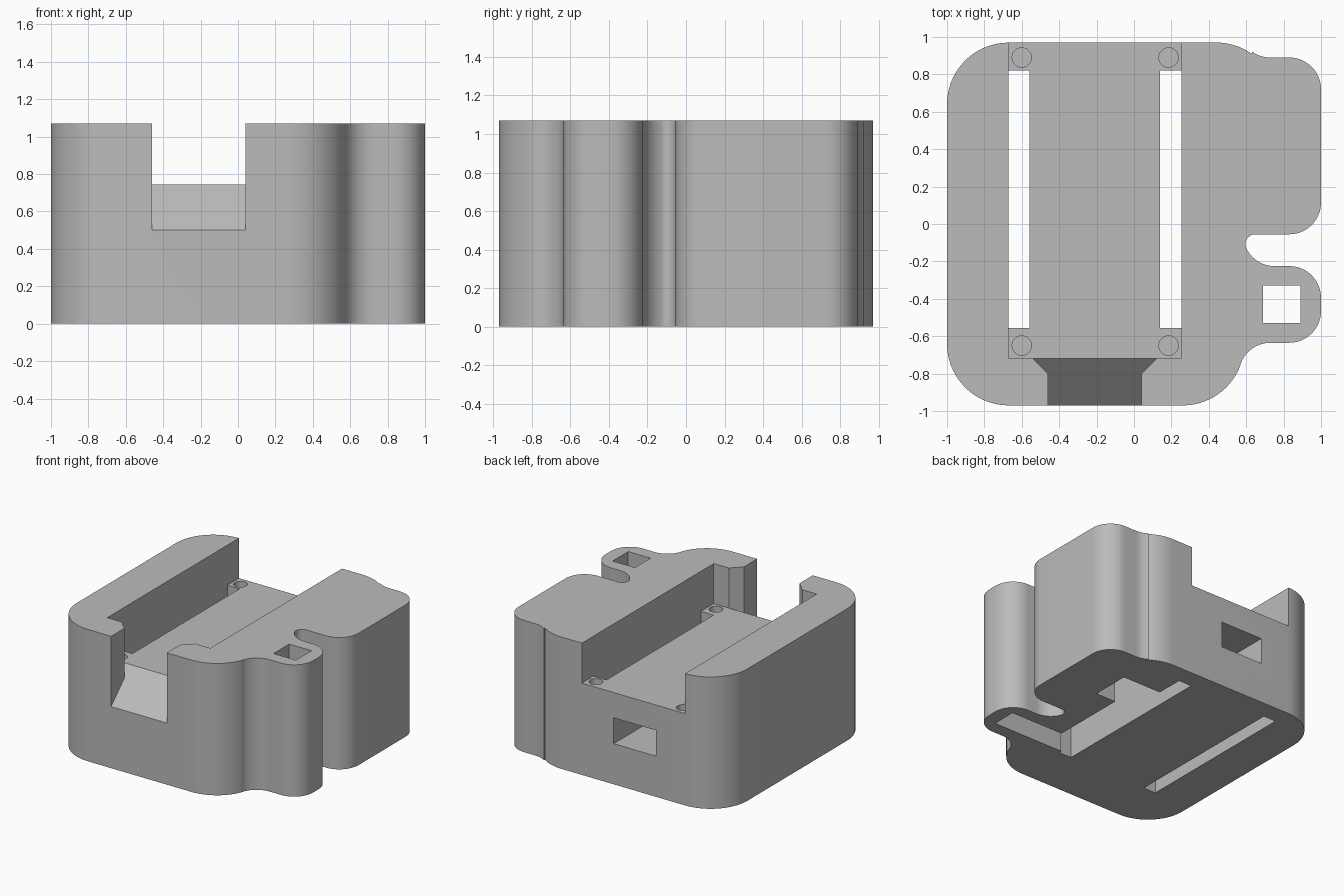
import bpy, bmesh
from math import sin, cos, radians

cube = bpy.data.objects.get("Cube")
if cube:
    bpy.data.objects.remove(cube, do_unlink=True)

HEIGHT, FLOOR = 1.07, 0.745

grey = bpy.data.materials.new("plain grey")
grey.use_nodes = True
grey.diffuse_color = (0.5, 0.5, 0.5, 1)
grey.node_tree.nodes["Principled BSDF"].inputs["Base Color"].default_value = (0.5, 0.5, 0.5, 1)


def arc(cx, cy, r, start, end, steps=14):
    angles = [radians(start + (end - start) * i / steps) for i in range(steps + 1)]
    return [(cx + r * cos(a), cy + r * sin(a)) for a in angles]


def prism(name, outline, bottom, top):
    """Upright solid; bottom is a height or a function of y."""
    low = bottom if callable(bottom) else (lambda y: bottom)
    bm = bmesh.new()
    lower = [bm.verts.new((x, y, low(y))) for x, y in outline]
    upper = [bm.verts.new((x, y, top)) for x, y in outline]
    n = len(outline)
    bm.faces.new(upper)
    bm.faces.new(lower[::-1])
    for i in range(n):
        j = (i + 1) % n
        bm.faces.new((lower[i], lower[j], upper[j], upper[i]))
    bmesh.ops.recalc_face_normals(bm, faces=bm.faces)
    mesh = bpy.data.meshes.new(name)
    bm.to_mesh(mesh)
    bm.free()
    mesh.materials.append(grey)
    obj = bpy.data.objects.new(name, mesh)
    bpy.context.collection.objects.link(obj)
    return obj


def box(name, x0, x1, y0, y1, z0, z1):
    return prism(name, [(x0, y0), (x1, y0), (x1, y1), (x0, y1)], z0, z1)


# Rounded body with the hook-shaped clip on its side
outline = (
    arc(-0.67, -0.64, 0.33, 180, 270)
    + arc(0.26, -0.64, 0.33, 270, 340)
    + arc(0.73, -0.805, 0.17, 160, 90)
    + arc(0.83, -0.465, 0.17, 270, 360)
    + arc(0.83, -0.395, 0.17, 0, 90)
    + arc(0.75, -0.06, 0.165, 270, 200)
    + arc(0.65, -0.11, 0.055, 180, 90)
    + arc(0.83, 0.115, 0.17, 270, 360)
    + arc(0.83, 0.72, 0.17, 0, 90)
    + arc(0.73, 1.06, 0.17, 270, 235)
    + arc(0.44, 0.64, 0.33, 55, 90)
    + arc(-0.67, 0.64, 0.33, 90, 180)
)
body = prism("body", outline, 0, HEIGHT)

# Open channel along the top, with two slots through its floor
cutters = [
    box("channel_cutter", -0.67, 0.255, -0.72, 1.2, FLOOR, 1.3),
    box("slot_cutter", -0.67, -0.56, -0.555, 0.82, -0.1, 1.0),
    box("slot_cutter", 0.14, 0.255, -0.555, 0.82, -0.1, 1.0),
]

# Front opening with a sloping floor and flared inner corners
notch = [(-0.46, -1.07), (0.04, -1.07), (0.04, -0.80), (0.12, -0.72), (0.12, -0.70),
         (-0.54, -0.70), (-0.54, -0.72), (-0.46, -0.80)]
cutters.append(prism("notch_cutter", notch, lambda y: FLOOR + 0.98 * (y + 0.72), 1.3))

# Square hole in the clip, and the stepped recess under the body
cutters += [
    box("clip_hole_cutter", 0.69, 0.89, -0.53, -0.33, -0.1, 1.3),
    box("arm_recess_cutter", 0.2, 0.89, -0.53, -0.33, -0.1, 0.5),
    box("long_recess_cutter", 0.2, 0.42, -0.5, 0.4, -0.1, 0.5),
    box("wide_recess_cutter", 0.2, 0.6, 0.285, 0.6, -0.1, 0.5),
]

# Window in the back wall
cutters.append(box("window_cutter", -0.41, -0.03, 0.37, 1.2, 0.33, 0.54))

# Round screw holes at the corners of the channel
for x in (-0.6, 0.185):
    for y in (-0.65, 0.89):
        circle = arc(x, y, 0.052, 0, 360, 24)[:-1]
        cutters.append(prism("screw_hole_cutter", circle, 0.55, 1.0))

for cutter in cutters:
    cutter.hide_render = True
    mod = body.modifiers.new(cutter.name, 'BOOLEAN')
    mod.operation = 'DIFFERENCE'
    mod.solver = 'EXACT'
    mod.object = cutter

# Bake the cuts into the body and drop the cutters
bpy.context.view_layer.update()
graph = bpy.context.evaluated_depsgraph_get()
body_mesh = bpy.data.meshes.new_from_object(body.evaluated_get(graph))
body.modifiers.clear()
body.data = body_mesh
for cutter in cutters:
    bpy.data.objects.remove(cutter, do_unlink=True)

bpy.ops.object.select_all(action='DESELECT')
body.select_set(True)
bpy.context.view_layer.objects.active = body
bpy.ops.object.shade_smooth_by_angle(angle=radians(30))
